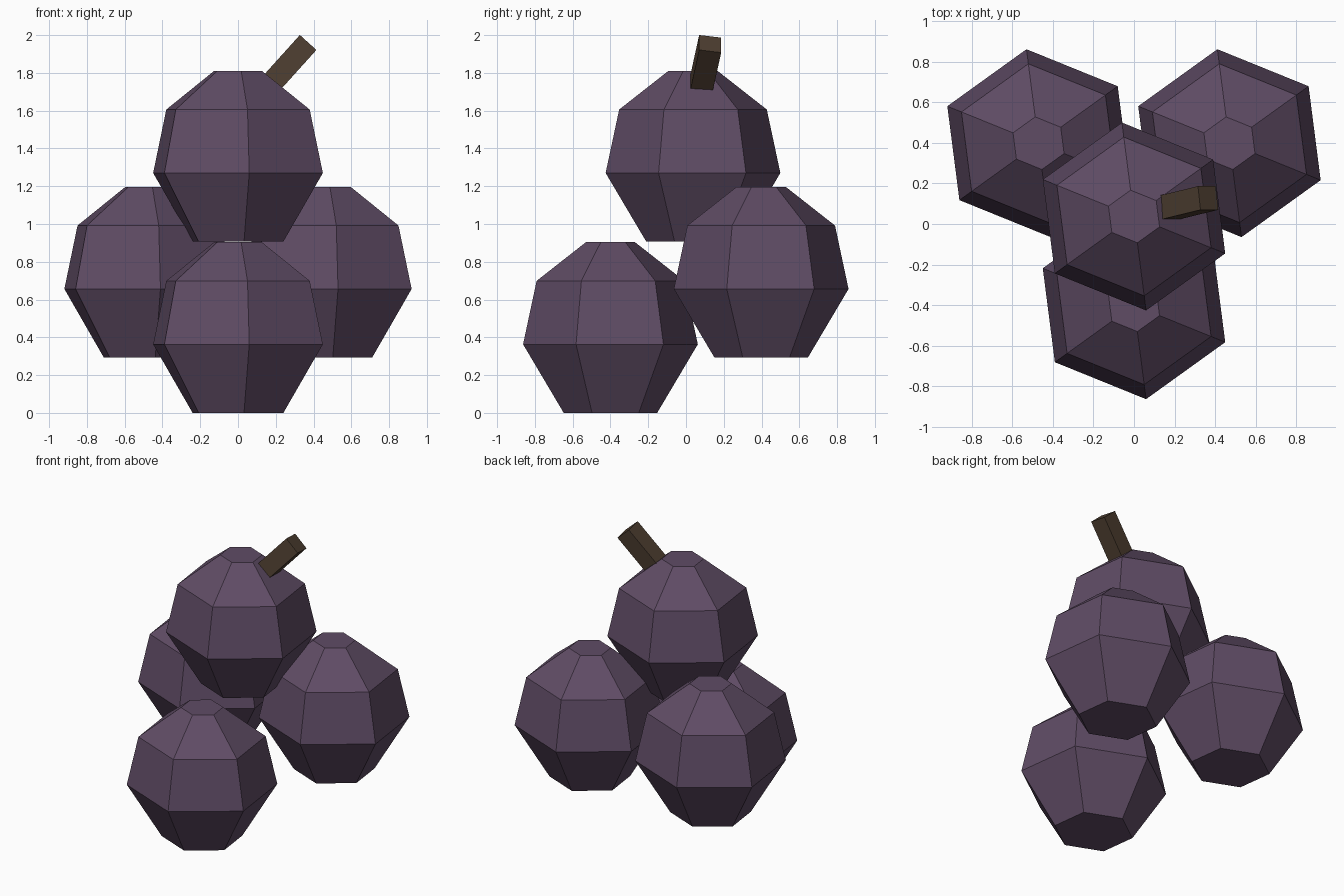
import bpy, bmesh, math
from mathutils import Vector, Matrix

if "Cube" in bpy.data.objects:
    bpy.data.objects.remove(bpy.data.objects["Cube"])


def material(name, rgb):
    m = bpy.data.materials.new(name)
    m.diffuse_color = (*rgb, 1)
    m.use_nodes = True
    m.node_tree.nodes["Principled BSDF"].inputs["Base Color"].default_value = m.diffuse_color
    return m


def add_object(name, bm, mat):
    bmesh.ops.recalc_face_normals(bm, faces=bm.faces)
    mesh = bpy.data.meshes.new(name)
    bm.to_mesh(mesh)
    bm.free()
    mesh.materials.append(mat)
    obj = bpy.data.objects.new(name, mesh)
    bpy.context.collection.objects.link(obj)
    return obj


berry_mat = material("berry_purple", (0.115, 0.072, 0.13))
stem_mat = material("stem_brown", (0.075, 0.048, 0.03))

# Berry: six-sided lathe, (radius factor, height) from bottom to top
PROFILE = [(0.535, 0.0), (1.0, 0.363), (0.845, 0.699), (0.28, 0.904)]
RX, RY, PHASE, SIDES = 0.488, 0.466, math.radians(37), 6


def berry(name, location):
    bm = bmesh.new()
    rings = []
    for r, z in PROFILE:
        angles = [PHASE + math.tau * i / SIDES for i in range(SIDES)]
        rings.append([bm.verts.new((RX * r * math.cos(a), RY * r * math.sin(a), z))
                      for a in angles])
    for low, high in zip(rings, rings[1:]):
        for i in range(SIDES):
            j = (i + 1) % SIDES
            bm.faces.new((low[i], low[j], high[j], high[i]))
    bm.faces.new(rings[0][::-1])
    bm.faces.new(rings[-1])
    add_object(name, bm, berry_mat).location = location


berry("front_berry", (0, -0.4, 0))
berry("left_berry", (-0.47, 0.398, 0.293))
berry("right_berry", (0.47, 0.398, 0.293))
berry("top_berry", (0, 0.037, 0.907))

# Stem: slanted square bar, its lower end sunk into the top berry
tip = Vector((0.365, 0.128, 1.954))
axis = Vector((0.185, 0.045, 0.205)).normalized()
length, width = 0.36, 0.118
side = (Vector((0, 1, 0)) - axis * axis.y).normalized()
across = side.cross(axis)
rotation = Matrix((across, side, axis)).transposed().to_4x4()
bm = bmesh.new()
bmesh.ops.create_cube(bm, size=1)
bmesh.ops.scale(bm, vec=(width, width, length), verts=bm.verts)
bmesh.ops.transform(bm, verts=bm.verts,
                    matrix=Matrix.Translation(tip - axis * length / 2) @ rotation)
add_object("stem", bm, stem_mat)
